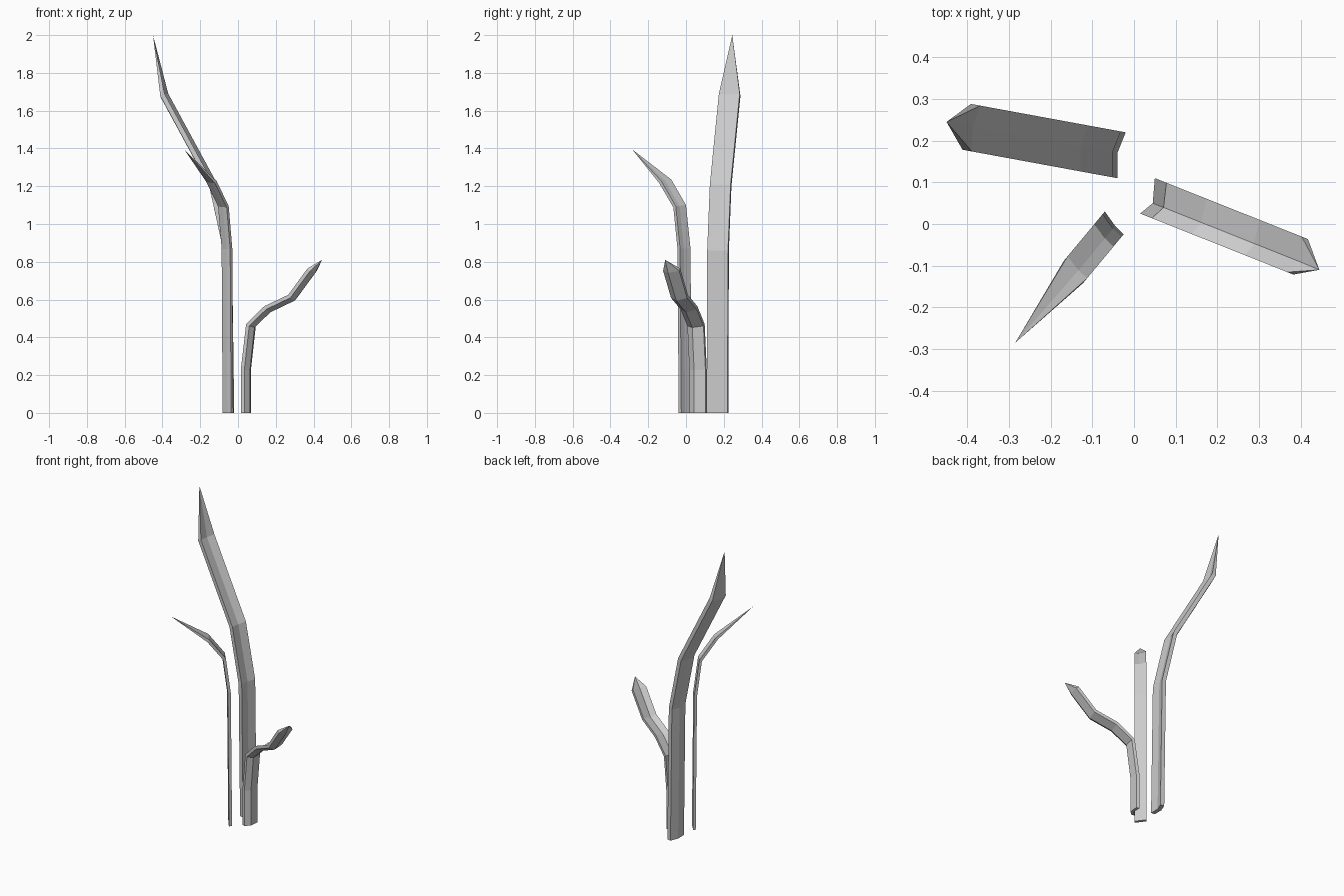
import bpy
import bmesh
from mathutils import Vector

cube = bpy.data.objects.get("Cube")
if cube:
    bpy.data.objects.remove(cube)

# One plain grey for all the blades
grey = bpy.data.materials.new("light_grey")
grey.use_nodes = True
colour = (0.6, 0.6, 0.6, 1.0)
grey.diffuse_color = colour
grey.node_tree.nodes["Principled BSDF"].inputs["Base Color"].default_value = colour


def blade(name, heading, section, path, tip, thickness):
    """Sweep a creased strip along a path of (outward, height) and close it to a point."""
    out = Vector((*heading, 0)).normalized()
    side = Vector((-out.y, out.x, 0))
    points = [Vector((*p, 0)) for p in section]
    start = min(p.dot(out) for p in points)
    # Inner crease line, then the outer one in reverse, makes a closed loop
    loop = [(p.dot(side), p.dot(out) - start) for p in points]
    loop += [(s, d + thickness) for s, d in reversed(loop)]

    bm = bmesh.new()
    steps = [Vector(p) for p in path]
    rings = []
    for i, here in enumerate(steps):
        after = (steps[i + 1] - here).normalized() if i + 1 < len(steps) else Vector((0, 0))
        before = (here - steps[i - 1]).normalized() if i else Vector((0, 0))
        along = (before + after).normalized()
        ring = []
        for s, d in loop:
            reach = start + here.x + d * along.y
            spot = out * reach + side * s
            spot.z = here.y - d * along.x
            ring.append(bm.verts.new(spot))
        rings.append(ring)

    count = len(loop)
    for low, high in zip(rings, rings[1:]):
        for j in range(count):
            k = (j + 1) % count
            bm.faces.new((low[j], low[k], high[k], high[j]))
    # Pointed end and flat foot
    point = bm.verts.new(tip)
    for j in range(count):
        bm.faces.new((rings[-1][j], rings[-1][(j + 1) % count], point))
    foot = rings[0]
    bm.faces.new((foot[0], foot[1], foot[4], foot[5]))
    bm.faces.new((foot[1], foot[2], foot[3], foot[4]))
    bmesh.ops.recalc_face_normals(bm, faces=bm.faces)

    mesh = bpy.data.meshes.new(name)
    bm.to_mesh(mesh)
    bm.free()
    mesh.materials.append(grey)
    obj = bpy.data.objects.new(name, mesh)
    bpy.context.collection.objects.link(obj)


# Tall blade at the back
blade("tall_blade", (-0.98, 0.18),
      [(-0.02, 0.22), (-0.04, 0.17), (-0.04, 0.11)],
      [(0, 0), (0.012, 0.86), (0.09, 1.21), (0.355, 1.69)],
      (-0.45, 0.245, 2.0), 0.026)

# Short wide blade on the left
blade("short_blade", (0.93, -0.37),
      [(0.05, 0.11), (0.045, 0.05), (0.015, 0.025)],
      [(0, 0), (0, 0.23), (0.03, 0.47), (0.134, 0.565), (0.27, 0.625), (0.38, 0.765)],
      (0.445, -0.11, 0.81), 0.02)

# Thin blade at the front
blade("thin_blade", (-0.64, -0.77),
      [(-0.07, 0.03), (-0.045, -0.005), (-0.025, -0.025)],
      [(0, 0), (0.008, 0.87), (0.039, 1.1), (0.14, 1.235)],
      (-0.285, -0.285, 1.395), 0.018)
